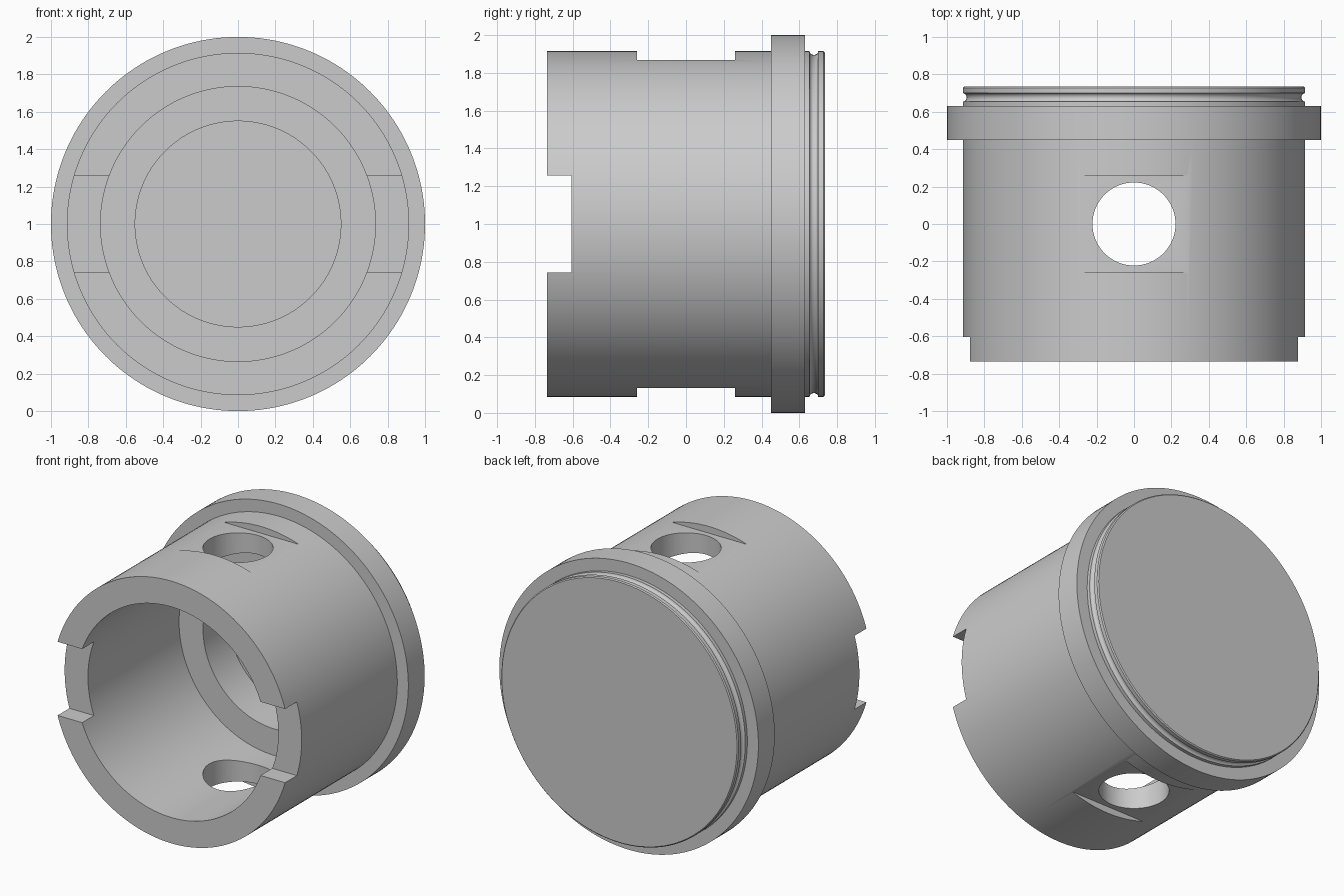
import bpy, bmesh, math
from mathutils import Matrix

if "Cube" in bpy.data.objects:
    bpy.data.objects.remove(bpy.data.objects["Cube"])

SEG = 160
CZ = 1.0          # height of the main axis, which runs along y

grey = bpy.data.materials.new("metal grey")
grey.diffuse_color = (0.6, 0.6, 0.6, 1)
grey.use_nodes = True
grey.node_tree.nodes["Principled BSDF"].inputs["Base Color"].default_value = grey.diffuse_color


def lathe(name, profile):
    """Closed solid turned around the y axis; profile = (radius, y), capped at both ends."""
    bm = bmesh.new()
    rings = []
    for r, y in profile:
        ring = []
        for i in range(SEG):
            a = 2 * math.pi * i / SEG
            ring.append(bm.verts.new((r * math.cos(a), y, CZ + r * math.sin(a))))
        rings.append(ring)
    for a, b in zip(rings, rings[1:]):
        for i in range(SEG):
            j = (i + 1) % SEG
            bm.faces.new((a[i], a[j], b[j], b[i]))
    bm.faces.new(rings[0])
    bm.faces.new(rings[-1])
    bmesh.ops.recalc_face_normals(bm, faces=bm.faces)
    return finish(name, bm)


def finish(name, bm):
    me = bpy.data.meshes.new(name)
    bm.to_mesh(me)
    bm.free()
    me.materials.append(grey)
    ob = bpy.data.objects.new(name, me)
    bpy.context.collection.objects.link(ob)
    return ob


def box(name, lo, hi):
    bm = bmesh.new()
    size = [h - l for l, h in zip(lo, hi)]
    mid = [(h + l) / 2 for l, h in zip(lo, hi)]
    bmesh.ops.create_cube(bm, size=1, matrix=Matrix.Translation(mid) @ Matrix.Diagonal((*size, 1)))
    return finish(name, bm)


def cut(target, cutter):
    mod = target.modifiers.new("cut", 'BOOLEAN')
    mod.operation = 'DIFFERENCE'
    mod.solver = 'EXACT'
    mod.object = cutter
    bpy.context.view_layer.objects.active = target
    bpy.ops.object.modifier_apply(modifier=mod.name)
    bpy.data.objects.remove(cutter, do_unlink=True)


# Rounded ring groove between the flange and the end lip
groove = [(0.915 - 0.02 * math.sin(math.pi * t / 8), 0.677 - 0.023 * math.cos(math.pi * t / 8))
          for t in range(9)]

# Turned body: floor, stepped bore, open rim, skirt, flange, groove, closed end
profile = [(0.55, 0.67), (0.55, 0.40), (0.735, 0.40), (0.735, -0.735),
           (0.915, -0.735), (0.915, 0.45), (1.0, 0.45), (1.0, 0.63), (0.915, 0.63),
           *groove, (0.915, 0.728), (0.908, 0.735)]
body = lathe("piston_body", profile)

# Flats on the top and bottom of the skirt
for s in (1, -1):
    z0, z1 = sorted((CZ + s * 0.868, CZ + s * 1.1))
    cut(body, box("flat_cutter", (-0.5, -0.26, z0), (0.5, 0.26, z1)))

# Notches in the left and right of the open rim
for s in (1, -1):
    x0, x1 = sorted((s * 0.5, s * 1.1))
    cut(body, box("notch_cutter", (x0, -0.9, CZ - 0.257), (x1, -0.605, CZ + 0.257)))

# Vertical pin hole through both walls
bm = bmesh.new()
bmesh.ops.create_cone(bm, cap_ends=True, segments=96, radius1=0.222, radius2=0.222,
                      depth=3, matrix=Matrix.Translation((0, 0, CZ)))
cut(body, finish("pin_hole_cutter", bm))

# Smooth walls with crisp edges
bpy.ops.object.select_all(action='DESELECT')
body.select_set(True)
bpy.context.view_layer.objects.active = body
bpy.ops.object.shade_smooth_by_angle(angle=math.radians(25))
